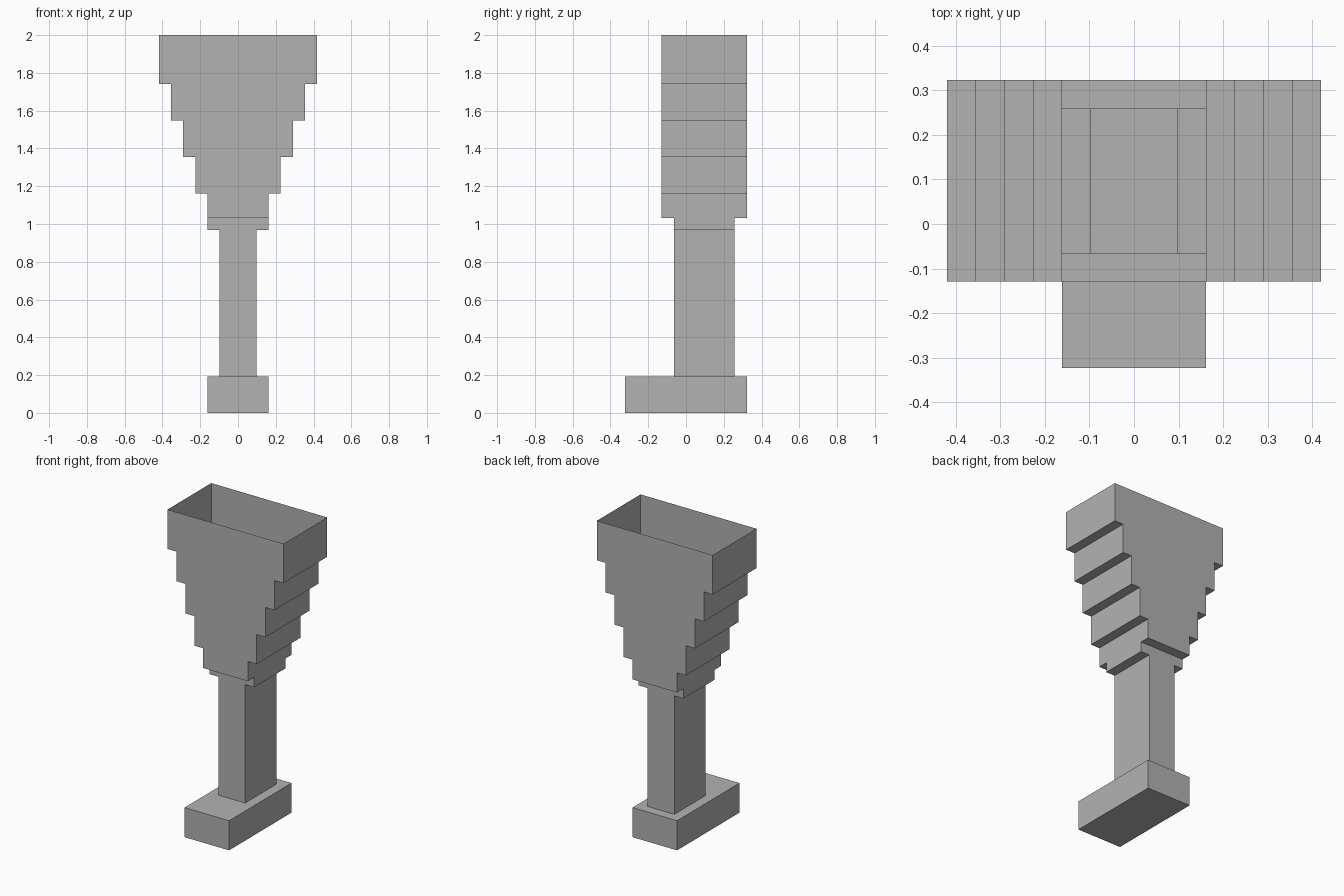
import bpy
import bmesh

cube = bpy.data.objects.get("Cube")
if cube:
    bpy.data.objects.remove(cube, do_unlink=True)

U = 2 / 31  # modular unit: the model is 31 units tall

grey = bpy.data.materials.new("mid_grey")
grey.use_nodes = True
colour = (0.448, 0.448, 0.448, 1)
grey.diffuse_color = colour
grey.node_tree.nodes["Principled BSDF"].inputs["Base Color"].default_value = colour


def add_face(bm, points):
    bm.faces.new([bm.verts.new([c * U for c in p]) for p in points])


def add_ledge(bm, outer, inner, z, up):
    """Flat ledge between two rectangles given as (half width, y min, y max)."""
    ox, oy0, oy1 = outer
    ix, iy0, iy1 = inner
    strips = [(-ox, ox, oy0, iy0), (-ox, ox, iy1, oy1),
              (-ox, -ix, iy0, iy1), (ix, ox, iy0, iy1)]
    for x0, x1, y0, y1 in strips:
        if x1 > x0 and y1 > y0:
            quad = [(x0, y0, z), (x1, y0, z), (x1, y1, z), (x0, y1, z)]
            add_face(bm, quad if up else quad[::-1])


def shell(name, half, y0, y1, floor=False, ledge=None):
    """Thin shell from a mirrored half profile of (x, z), open at the top."""
    bm = bmesh.new()
    outline = half + [(-x, z) for x, z in reversed(half)]
    add_face(bm, [(x, y0, z) for x, z in outline])
    add_face(bm, [(x, y1, z) for x, z in reversed(outline)])
    for i, (a, b) in enumerate(zip(outline, outline[1:] + outline[:1])):
        is_top = i == len(half) - 1
        is_bottom = i == len(outline) - 1
        if is_top or (is_bottom and not floor):
            continue
        add_face(bm, [(a[0], y0, a[1]), (a[0], y1, a[1]),
                      (b[0], y1, b[1]), (b[0], y0, b[1])])
    if ledge:
        add_ledge(bm, *ledge)
    bmesh.ops.remove_doubles(bm, verts=bm.verts, dist=0.0001)
    mesh = bpy.data.meshes.new(name)
    bm.to_mesh(mesh)
    bm.free()
    mesh.materials.append(grey)
    obj = bpy.data.objects.new(name, mesh)
    bpy.context.collection.objects.link(obj)
    return obj


# Foot: closed below, with a ledge around the leg
shell("foot", [(2.5, 0), (2.5, 3)], -5, 5, floor=True,
      ledge=((2.5, -5, 5), (1.5, -1, 4), 3, True))

# Leg with its wider neck
shell("leg", [(1.5, 3), (1.5, 15), (2.5, 15), (2.5, 16)], -1, 4)

# Stepped funnel, widening one unit per side at each step
steps = [16, 18, 21, 24, 27, 31]
profile = []
for i, (low, high) in enumerate(zip(steps, steps[1:])):
    profile += [(2.5 + i, low), (2.5 + i, high)]
shell("funnel", profile, -2, 5,
      ledge=((2.5, -2, 5), (2.5, -1, 4), 16, False))
